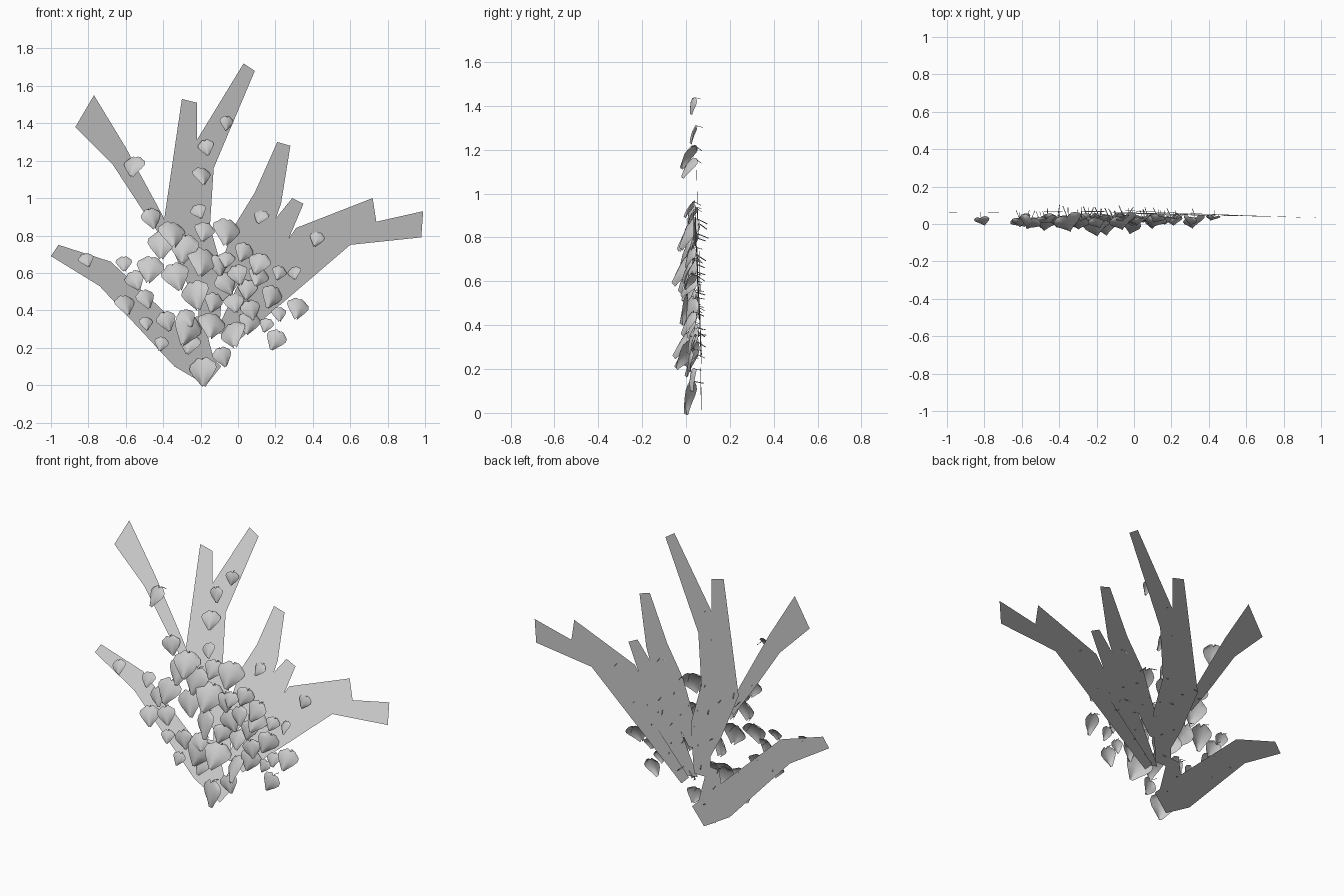
import bpy, bmesh, math, random
from mathutils import Vector, Matrix

random.seed(4)

default_cube = bpy.data.objects.get("Cube")
if default_cube:
    bpy.data.objects.remove(default_cube)


def make_material(name, color):
    material = bpy.data.materials.new(name)
    material.use_nodes = True
    material.diffuse_color = color
    material.node_tree.nodes["Principled BSDF"].inputs["Base Color"].default_value = color
    return material


plain_grey = make_material("plain grey", (0.6, 0.6, 0.6, 1))


def finish_mesh(name, bm):
    mesh = bpy.data.meshes.new(name)
    bm.to_mesh(mesh)
    bm.free()
    mesh.materials.append(plain_grey)
    for polygon in mesh.polygons:
        polygon.use_smooth = True
    return mesh


def add_object(name, mesh):
    obj = bpy.data.objects.new(name, mesh)
    bpy.context.collection.objects.link(obj)
    return obj


def add_branch(name, left_edge, right_edge, y_start, y_end, fork=()):
    """Flat ribbon between two edge paths, root to tip; a fork continues from its last row."""
    bm = bmesh.new()
    last = len(left_edge) - 1
    rows = []
    for i, pair in enumerate(zip(left_edge, right_edge)):
        y = y_start + (y_end - y_start) * i / last
        rows.append([bm.verts.new((x, y, z)) for x, z in pair])
    for low, high in zip(rows, rows[1:]):
        bm.faces.new((low[0], low[1], high[1], high[0]))
    if fork:
        crotch, *tips = [bm.verts.new((x, y_end, z)) for x, z in fork]
        left, right = rows[-1]
        bm.faces.new((left, crotch, tips[1], tips[0]))
        bm.faces.new((left, right, crotch))
        bm.faces.new((right, tips[4], tips[3], tips[2], crotch))
    mesh = finish_mesh(name, bm)
    # Foliage-card shading: all normals lean upward
    up = Vector((0, -.35, 1)).normalized()
    mesh.normals_split_custom_set_from_vertices([up] * len(mesh.vertices))
    add_object(name, mesh)


# Flat branches, each as a left edge and a right edge
add_branch("low_left_branch",
           [(-.17, 0), (-.34, .1), (-.74, .53), (-1, .69)],
           [(-.09, .1), (-.22, .23), (-.68, .66), (-.96, .75)], .07, .06)
add_branch("root_link", [(-.28, .28), (-.27, .36)], [(-.13, .14), (-.19, .37)], .066, .064)
add_branch("forked_trunk",
           [(-.21, .3), (-.21, .43), (-.28, .56), (-.4, .85)],
           [(-.1, .3), (-.09, .43), (-.08, .6), (-.15, .85)], .066, .068,
           fork=[(-.22, 1.31), (-.3, 1.53), (-.22, 1.51),
                 (.03, 1.72), (.09, 1.68), (-.13, 1.16)])
add_branch("high_left_branch",
           [(-.36, .72), (-.5, .92), (-.67, 1.18), (-.87, 1.38)],
           [(-.33, .76), (-.41, .92), (-.6, 1.27), (-.77, 1.55)], .06, .06)
add_branch("inner_right_branch",
           [(-.16, .45), (-.02, .85), (.09, 1.03), (.21, 1.3)],
           [(-.06, .45), (.17, .8), (.23, .97), (.28, 1.28)], .062, .045)
add_branch("short_right_branch",
           [(-.12, .28), (.03, .6), (.16, .84), (.29, 1)],
           [(-.05, .27), (.14, .5), (.27, .78), (.35, .97)], .058, .05)
add_branch("upper_right_branch",
           [(-.08, .3), (.16, .62), (.31, .84), (.72, 1)],
           [(0, .28), (.23, .52), (.44, .75), (.74, .87)], .06, .04)
add_branch("low_right_branch",
           [(-.07, .27), (.2, .56), (.5, .82), (.99, .93)],
           [(-.02, .22), (.25, .45), (.6, .75), (.98, .79)], .072, .033)


def build_leaf():
    """Cupped, shield-shaped leaf of unit size hanging from a thin bent stem."""
    bm = bmesh.new()
    columns, half = 7, 3
    outline = [(.02, .32), (-.1, .5), (-.28, .53), (-.5, .41), (-.72, .23), (-.94, .05)]
    rows = []
    for level, width in outline:
        row = []
        for c in range(columns):
            u = (c - half) / half
            shoulder = .1 * math.sin(abs(u) * math.pi) * (1 + level)
            sag = .14 * u * u + .25 * level * level - .12
            row.append(bm.verts.new((u * width, sag, level + shoulder)))
        rows.append(row)
    for high, low in zip(rows, rows[1:]):
        for c in range(columns - 1):
            bm.faces.new((high[c], low[c], low[c + 1], high[c + 1]))
    # Three-sided stem reaching back to the branch
    rings = []
    for y, z in ((-.12, 0), (-.02, .12), (.32, .2)):
        rings.append([bm.verts.new((.018 * math.cos(a), y, z + .018 * math.sin(a)))
                      for a in (math.tau * k / 3 for k in range(3))])
    for near, far in zip(rings, rings[1:]):
        for k in range(3):
            n = (k + 1) % 3
            bm.faces.new((near[k], near[n], far[n], far[k]))
    return finish_mesh("ivy_leaf", bm)


leaf_mesh = build_leaf()

# Leaf centres grouped by size
large = [(-.19, .07), (-.14, .32), (-.23, .48), (-.19, .66), (-.06, .82), (-.47, .62),
         (-.27, .29), (-.35, .81), (-.29, .73), (-.03, .27), (-.41, .75), (-.33, .58)]
medium = [(-.02, .44), (.07, .4), (0, .59), (.11, .58), (.03, .71), (.11, .65), (-.1, .64),
          (-.08, .15), (.2, .24), (-.38, .34), (-.49, .46), (-.6, .43), (-.55, .56),
          (-.56, 1.17), (-.46, .89), (-.19, 1.12), (.32, .41), (-.13, .44), (-.18, .82),
          (-.26, .22), (.18, .47), (-.27, .36), (.05, .51), (-.06, .54), (.06, .33)]
small = [(-.81, .67), (-.61, .65), (-.49, .33), (-.41, .22), (-.21, .93), (-.17, 1.27),
         (-.06, 1.4), (.12, .9), (.42, .78), (.3, .6), (.22, .6), (.22, .38), (.15, .32),
         (-.06, .67)]

for size, centres in ((.15, large), (.108, medium), (.078, small)):
    for x, z in centres:
        scale = size * random.uniform(.92, 1.08)
        tilt = Matrix.Rotation(math.radians(-random.uniform(20, 50)), 4, "X")
        roll = Matrix.Rotation(math.radians(random.uniform(-25, 25)), 4, "Y")
        turn = Matrix.Rotation(math.radians(random.uniform(-25, 25)), 4, "Z")
        leaf = add_object("ivy_leaf", leaf_mesh)
        spin = turn @ roll @ tilt
        middle = spin @ Vector((0, 0, -.43 * scale))
        y = random.uniform(.03, .048)
        place = Matrix.Translation((x - middle.x, y, z - middle.z))
        leaf.matrix_world = place @ spin @ Matrix.Diagonal((scale, scale, scale, 1))
